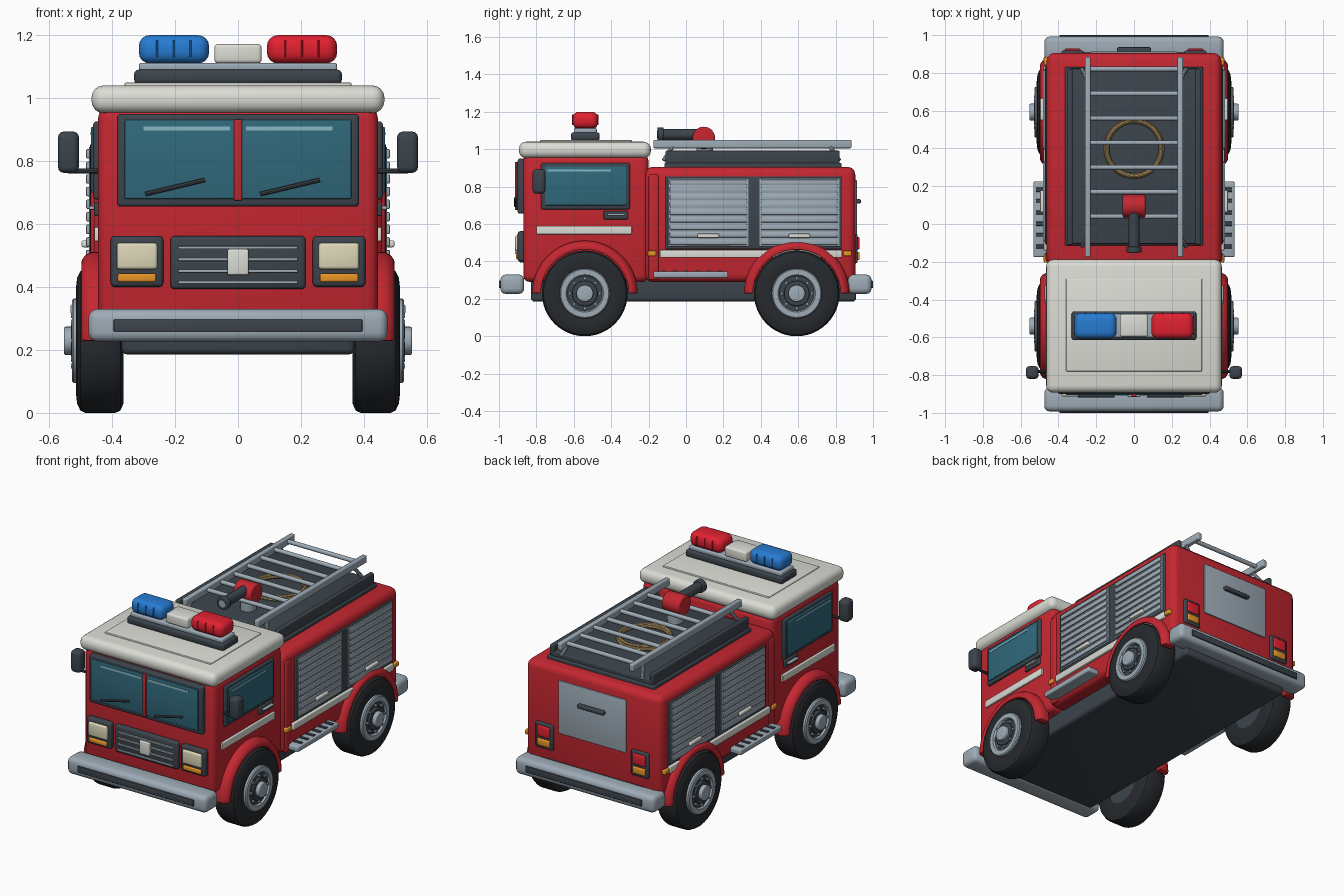
import bpy, bmesh, math
from mathutils import Vector, Matrix

if "Cube" in bpy.data.objects:
    bpy.data.objects.remove(bpy.data.objects["Cube"])


def material(name, r, g, b):
    m = bpy.data.materials.new(name)
    m.diffuse_color = (r, g, b, 1)
    m.use_nodes = True
    m.node_tree.nodes["Principled BSDF"].inputs["Base Color"].default_value = m.diffuse_color
    return m


RED = material("red", .56, .02, .03)
DARK = material("dark", .045, .058, .072)
TYRE = material("tyre", .02, .023, .027)
STEEL = material("steel", .34, .41, .47)
WHITE = material("white", .72, .72, .67)
GLASS = material("glass", .03, .14, .2)
SHINE = material("shine", .25, .48, .56)
BLUE = material("blue", .02, .2, .65)
LAMP = material("lamp_red", .75, .015, .03)
CREAM = material("cream", .72, .68, .48)
ORANGE = material("orange", .8, .3, .02)
ROPE = material("rope", .5, .34, .14)


def finish(bm, name, mat, bevel=0, mirror=False, seg=3):
    bmesh.ops.recalc_face_normals(bm, faces=bm.faces)
    me = bpy.data.meshes.new(name)
    bm.to_mesh(me)
    bm.free()
    ob = bpy.data.objects.new(name, me)
    bpy.context.collection.objects.link(ob)
    me.materials.append(mat)
    if bevel:
        b = ob.modifiers.new("bevel", 'BEVEL')
        b.width, b.segments, b.limit_method = bevel, seg, 'ANGLE'
    if mirror:
        ob.modifiers.new("mirror", 'MIRROR')
    return ob


def box(name, x, y, z, mat, bevel=0, mirror=False, seg=3):
    bm = bmesh.new()
    size = [b - a for a, b in (x, y, z)]
    mid = [(a + b) / 2 for a, b in (x, y, z)]
    bmesh.ops.create_cube(bm, size=1, matrix=Matrix.Translation(mid) @ Matrix.Diagonal((*size, 1)))
    return finish(bm, name, mat, bevel, mirror, seg)


def rod(name, p, q, r, mat, mirror=False, sides=16, bevel=0):
    p, q = Vector(p), Vector(q)
    bm = bmesh.new()
    rot = (q - p).to_track_quat('Z', 'Y').to_matrix().to_4x4()
    bmesh.ops.create_cone(bm, cap_ends=True, segments=sides, radius1=r, radius2=r, depth=(q - p).length,
                          matrix=Matrix.Translation((p + q) / 2) @ rot)
    return finish(bm, name, mat, bevel, mirror)


def sweep(name, prof, y, z, mat, a0=0, a1=360, n=48, bevel=0):
    """Revolve a closed (x, radius) profile about an x-parallel axis, mirrored."""
    bm = bmesh.new()
    full = a1 - a0 == 360
    rings = []
    for i in range(n if full else n + 1):
        a = math.radians(a0 + (a1 - a0) * i / n)
        rings.append([bm.verts.new((px, y + r * math.cos(a), z + r * math.sin(a))) for px, r in prof])
    for i in range(n):
        A, B = rings[i], rings[(i + 1) % len(rings)]
        for j in range(len(prof)):
            k = (j + 1) % len(prof)
            bm.faces.new((A[j], A[k], B[k], B[j]))
    if not full:
        bm.faces.new(rings[0])
        bm.faces.new(rings[-1])
    return finish(bm, name, mat, bevel, True)


# main bodies
box("chassis", (-.37, .37), (-.83, .91), (.185, .34), DARK, .02)
box("cab", (-.445, .445), (-.87, -.2), (.29, .97), RED, .035)
box("rear_body", (-.462, .462), (-.22, .905), (.29, .905), RED, .04)
box("body_pillar", (.44, .468), (-.2, -.145), (.3, .865), RED, .012, True)
box("cab_roof", (-.465, .465), (-.893, -.188), (.952, 1.04), WHITE, .038, seg=4)
box("roof_panel", (-.36, .36), (-.78, -.29), (1.03, 1.049), WHITE, .004)

# bumpers
for tag, s in (("front", -1), ("rear", 1)):
    def ys(a, b):
        return tuple(sorted((s * a, s * b)))
    box(tag + "_bumper", (-.475, .475), ys(.865, .992), (.226, .33), STEEL, .028)
    box(tag + "_bumper_strip", (-.395, .395), ys(.97, 1.0), (.258, .297), DARK, .004)

# wheels and fenders
for tag, y in (("front", -.541), ("rear", .592)):
    zc = .229
    sweep(tag + "_tyre", [(.364, .12), (.364, .2), (.374, .222), (.39, .229), (.485, .229), (.501, .221),
                          (.511, .2), (.515, .165), (.508, .128), (.48, .12)], y, zc, TYRE)
    sweep(tag + "_rim", [(.47, .09), (.47, .134), (.522, .134), (.528, .128), (.528, .1), (.515, .092)], y, zc, STEEL)
    rod(tag + "_wheel_disc", (.365, y, zc), (.517, y, zc), .122, DARK, True, 40)
    rod(tag + "_hub_ring", (.5, y, zc), (.53, y, zc), .068, DARK, True, 32, .004)
    rod(tag + "_hub", (.5, y, zc), (.553, y, zc), .045, STEEL, True, 24, .006)
    for i in range(8):
        a = i * math.tau / 8
        by, bz = y + .08 * math.cos(a), zc + .08 * math.sin(a)
        rod(tag + "_wheel_bolt", (.51, by, bz), (.53, by, bz), .008, STEEL, True, 8)
    sweep(tag + "_fender", [(.42, .234), (.42, .282), (.465, .282), (.485, .272), (.497, .255), (.497, .234)],
          y, zc, RED, 0, 180, 32, .005)

# windscreen
box("windscreen_frame", (-.385, .385), (-.9, -.85), (.655, .95), DARK, .012)
box("windscreen", (-.36, .36), (-.906, -.88), (.68, .93), GLASS, .004)
box("windscreen_bar", (-.013, .013), (-.915, -.88), (.675, .932), RED, .004)
box("windscreen_shine", (.025, .3), (-.909, -.9), (.897, .91), SHINE, 0, True)
for x in (-.295, .07):
    rod("wiper", (x, -.912, .695), (x + .19, -.912, .74), .007, DARK, sides=8)

# grille and headlights
box("grille_frame", (-.215, .215), (-.895, -.85), (.393, .562), DARK, .014)
for z in (.415, .451, .488, .525):
    box("grille_slat", (-.19, .19), (-.906, -.88), (z - .005, z + .005), STEEL, .002)
box("grille_block", (-.034, .034), (-.915, -.88), (.438, .52), WHITE, .006)
box("headlight_housing", (.237, .405), (-.9, -.85), (.4, .562), DARK, .014, True)
box("headlight", (.256, .385), (-.913, -.88), (.456, .54), CREAM, .01, True)
box("indicator", (.26, .382), (-.91, -.88), (.415, .443), ORANGE, .007, True)

# cab sides
box("side_window_frame", (.43, .46), (-.775, -.3), (.678, .926), DARK, .01, True)
box("side_window", (.44, .467), (-.755, -.318), (.7, .908), GLASS, .004, True)
box("side_window_shine", (.46, .469), (-.74, -.4), (.882, .892), SHINE, 0, True)
box("door_stripe", (.43, .456), (-.8, -.29), (.545, .59), WHITE, .004, True)
box("door_handle_plate", (.43, .458), (-.44, -.31), (.625, .67), DARK, .006, True)
box("door_handle", (.45, .474), (-.42, -.325), (.645, .657), STEEL, .004, True)
rod("mirror_arm", (.435, -.78, .768), (.54, -.78, .768), .008, DARK, True, 10)
box("wing_mirror", (.505, .572), (-.82, -.752), (.762, .894), DARK, .02, True)

# body sides with roller shutters
box("shutter_frame", (.44, .47), (-.11, .835), (.465, .855), DARK, .006, True)
for y in (-.095, .392):
    box("shutter", (.45, .474), (y, y + .43), (.48, .845), STEEL, .003, True)
    for i in range(9):
        z = .488 + i * .04
        box("shutter_slat", (.46, .483), (y + .008, y + .422), (z, z + .03), STEEL, .005, True, 2)
    box("shutter_handle", (.47, .497), (y + .157, y + .272), (.526, .548), WHITE, .006, True)
box("body_stripe", (.45, .478), (-.14, .835), (.42, .462), WHITE, .005, True)
for y in (-.205, .84):
    box("side_marker", (.445, .478), (y, y + .045), (.428, .457), ORANGE, .006, True)
box("side_step", (.44, .532), (-.175, .225), (.312, .346), STEEL, .008, True)
for i in range(6):
    y = -.13 + i * .06
    box("step_groove", (.465, .52), (y, y + .022), (.34, .351), DARK, .002, True, 1)

# light bar
box("lightbar_base", (-.33, .33), (-.615, -.462), (1.045, 1.09), DARK, .014)
box("lightbar_plate", (-.315, .315), (-.6, -.477), (1.085, 1.112), STEEL, .008)
box("lightbar_middle", (-.075, .075), (-.597, -.477), (1.11, 1.172), WHITE, .012)
for name, x0, mat in (("blue_beacon", -.315, BLUE), ("red_beacon", .092, LAMP)):
    box(name, (x0, x0 + .223), (-.607, -.47), (1.11, 1.2), mat, .035, seg=4)
    for i in range(3):
        x = x0 + .058 + i * .053
        box(name + "_rib", (x - .003, x + .003), (-.61, -.467), (1.13, 1.185), mat, .002, seg=1)

# rear deck, ladder and rope
box("deck_base", (-.365, .365), (-.115, .832), (.89, .926), DARK, .008)
box("deck_bed", (-.34, .34), (-.105, .822), (.91, .952), DARK, .006)
box("deck_side", (.325, .353), (-.11, .822), (.92, .992), DARK, .008, True)
box("ladder_rail", (.23, .26), (-.175, .885), (1.005, 1.05), STEEL, .007, True)
for i in range(7):
    y = .04 + i * .13
    rod("ladder_rung", (-.25, y, 1.028), (.25, y, 1.028), .013, STEEL, sides=12)
for y, d in ((-.12, .05), (.82, -.05)):
    rod("ladder_leg", (.275, y, .94), (.25, y + d, 1.015), .011, STEEL, True, 10)
for i, (r, z) in enumerate(((.152, .962), (.14, .968), (.146, .98))):
    bm = bmesh.new()
    pts = [[bm.verts.new(((r + .009 * math.cos(b)) * math.cos(a), .4 + (r + .009 * math.cos(b)) * math.sin(a),
                          z + .009 * math.sin(b))) for b in [k * math.tau / 8 for k in range(8)]]
           for a in [k * math.tau / 48 for k in range(48)]]
    for a in range(48):
        for b in range(8):
            c, d = (a + 1) % 48, (b + 1) % 8
            bm.faces.new((pts[a][b], pts[c][b], pts[c][d], pts[a][d]))
    finish(bm, "rope_coil", ROPE)

# water cannon
rod("cannon_pedestal", (0, .1, .94), (0, .1, 1.05), .045, STEEL, sides=24)
rod("cannon_body", (-.06, .095, 1.06), (.06, .095, 1.06), .06, RED, sides=32, bevel=.008)
rod("cannon_barrel", (0, .08, 1.078), (0, -.13, 1.078), .03, DARK, sides=24)
rod("cannon_nozzle", (0, -.12, 1.078), (0, -.152, 1.078), .039, DARK, sides=24, bevel=.005)
rod("cannon_bore", (0, -.14, 1.078), (0, -.154, 1.078), .022, STEEL, sides=20)

# rear panel and tail lights
box("rear_hatch", (-.23, .23), (.88, .913), (.51, .835), STEEL, .004)
box("rear_hatch_handle", (-.09, .09), (.9, .936), (.71, .733), DARK, .008)
box("tail_light_housing", (.265, .385), (.88, .918), (.39, .547), DARK, .01, True)
box("tail_light", (.283, .367), (.9, .928), (.465, .53), LAMP, .006, True)
box("tail_indicator", (.283, .367), (.9, .928), (.408, .45), ORANGE, .006, True)

# bake modifiers and smooth rounded edges
bpy.ops.object.select_all(action='SELECT')
bpy.context.view_layer.objects.active = bpy.data.objects["cab"]
bpy.ops.object.convert(target='MESH')
bpy.ops.object.shade_smooth_by_angle(angle=math.radians(35))
